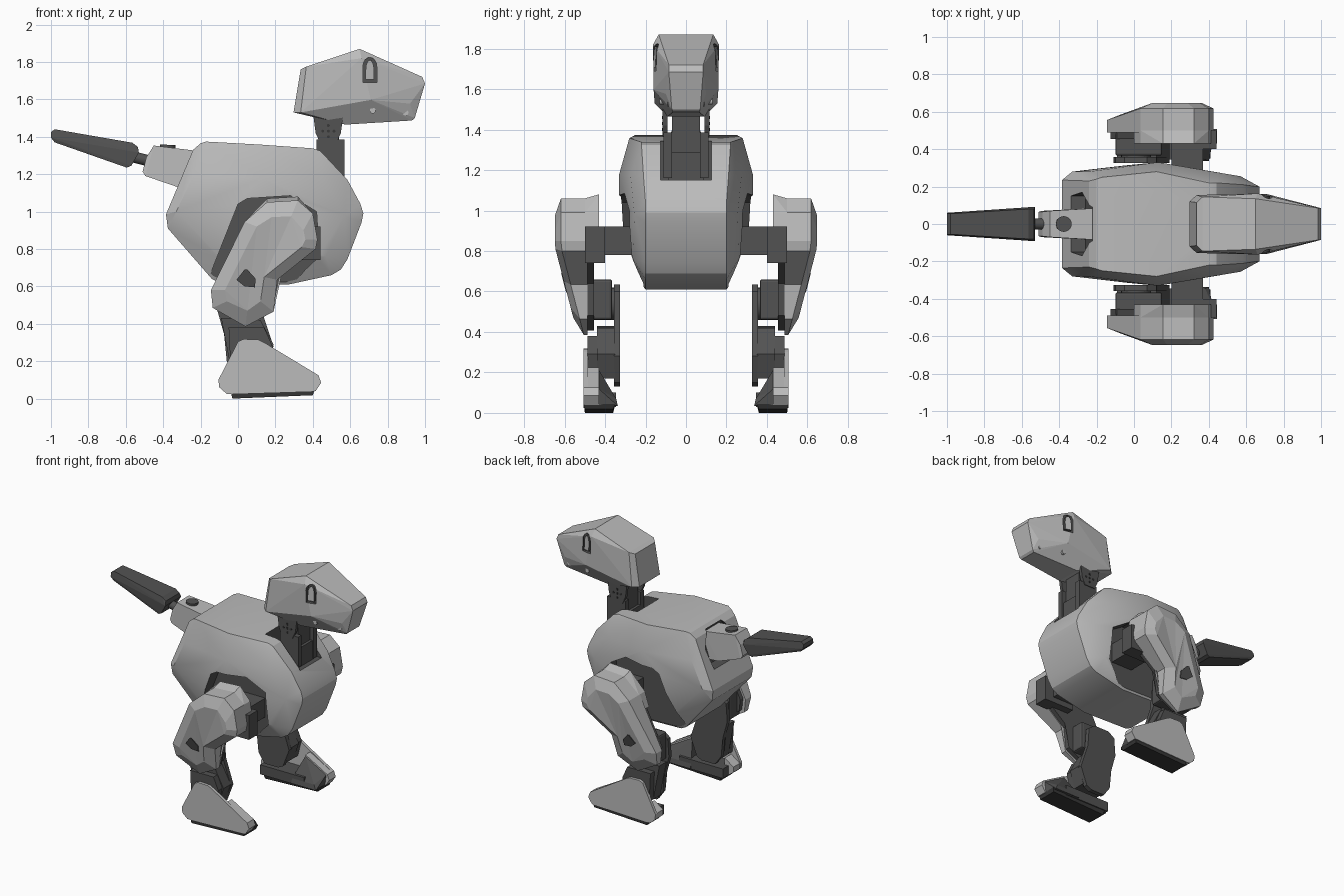
import bpy, bmesh, math
from mathutils import Vector, Matrix

if "Cube" in bpy.data.objects:
    bpy.data.objects.remove(bpy.data.objects["Cube"])


def material(name, v):
    m = bpy.data.materials.new(name)
    m.diffuse_color = (v, v, v, 1)
    m.use_nodes = True
    m.node_tree.nodes["Principled BSDF"].inputs["Base Color"].default_value = m.diffuse_color
    return m


LIGHT = material("light grey shell", 0.50)
DARK = material("dark grey frame", 0.085)
BLACK = material("black rubber", 0.04)


def finish(name, bm, mat, mirror=False, bevel=0, smooth=0, extra=None):
    bmesh.ops.recalc_face_normals(bm, faces=bm.faces)
    me = bpy.data.meshes.new(name)
    bm.to_mesh(me)
    bm.free()
    ob = bpy.data.objects.new(name, me)
    bpy.context.collection.objects.link(ob)
    me.materials.append(mat)
    if extra:
        me.materials.append(extra)
    if bevel:
        b = ob.modifiers.new("bevel", 'BEVEL')
        b.width, b.segments, b.limit_method = bevel, 2, 'ANGLE'
    if mirror:
        m = ob.modifiers.new("mirror", 'MIRROR')
        m.use_axis = (False, True, False)
    if smooth:
        shade(ob, smooth)
    return ob


def shade(ob, deg):
    bpy.ops.object.select_all(action='DESELECT')
    ob.select_set(True)
    bpy.context.view_layer.objects.active = ob
    bpy.ops.object.shade_smooth_by_angle(angle=math.radians(deg))


def hull(name, pts, mat, both=True, **kw):
    """Convex hull of (x, z, y) points, reflected in y when both is set."""
    bm = bmesh.new()
    for x, z, y in pts:
        bm.verts.new((x, y, z))
        if both:
            bm.verts.new((x, -y, z))
    r = bmesh.ops.convex_hull(bm, input=bm.verts[:])
    junk = {v for v in r["geom_interior"] + r["geom_unused"] if isinstance(v, bmesh.types.BMVert)}
    bmesh.ops.delete(bm, geom=list(junk), context='VERTS')
    bmesh.ops.dissolve_limit(bm, angle_limit=0.02, verts=bm.verts[:], edges=bm.edges[:])
    return finish(name, bm, mat, **kw)


def loft(name, rings, mat, closed=False, **kw):
    """Join equal rings of (x, y, z) points; cap the ends or close the loop."""
    bm = bmesh.new()
    vs = [[bm.verts.new(p) for p in r] for r in rings]
    n = len(rings[0])
    for a, b in zip(vs, vs[1:] + (vs[:1] if closed else [])):
        for i in range(n):
            bm.faces.new((a[i], a[(i + 1) % n], b[(i + 1) % n], b[i]))
    if not closed:
        caps = [bm.faces.new(vs[0]), bm.faces.new(vs[-1])]
        bmesh.ops.triangulate(bm, faces=caps)
    return finish(name, bm, mat, **kw)


def prism(name, pts, y0, y1, mat, **kw):
    return loft(name, [[(x, y, z) for x, z in pts] for y in (y0, y1)], mat, **kw)


def box(name, x0, x1, y0, y1, z0, z1, mat, **kw):
    return prism(name, [(x0, z0), (x1, z0), (x1, z1), (x0, z1)], y0, y1, mat, **kw)


def rod(name, a, b, r, mat, n=20, **kw):
    a, b = Vector(a), Vector(b)
    d = b - a
    bm = bmesh.new()
    rot = Vector((0, 0, 1)).rotation_difference(d).to_matrix().to_4x4()
    bmesh.ops.create_cone(bm, cap_ends=True, segments=n, radius1=r, radius2=r, depth=d.length,
                          matrix=Matrix.Translation((a + b) / 2) @ rot)
    return finish(name, bm, mat, smooth=35, **kw)


def cut(ob, cutter):
    """Subtract the cutter; the cut faces take the second (dark) material."""
    for p in cutter.data.polygons:
        p.material_index = 1
    cutter.hide_render = True
    m = ob.modifiers.new("cut", 'BOOLEAN')
    m.operation, m.solver, m.object = 'DIFFERENCE', 'EXACT', cutter
    bpy.context.view_layer.objects.active = ob
    bpy.ops.object.modifier_apply(modifier=m.name)
    bpy.data.objects.remove(cutter)


# Body shell with hip, neck and tail openings
body = hull("body", [
    (-.17, 1.374, .25), (.12, 1.358, .28), (.40, 1.338, .22), (.44, 1.325, .22), (.585, 1.17, .21),
    (.655, 1.04, .2), (.67, .99, .2), (.66, .94, .2), (.585, .745, .2), (.55, .69, .2), (.5, .66, .2),
    (.27, .61, .2), (-.1, .62, .2), (-.14, .64, .2), (-.375, .91, .23), (-.385, .985, .235),
    (-.24, 1.33, .23), (-.20, 1.365, .24),
    (-.33, 1.0, .28), (-.24, 1.19, .28), (.13, 1.18, .33), (.45, 1.18, .275), (.57, .98, .255),
    (.47, .76, .26), (.13, .85, .33), (.13, .7, .27), (-.08, .74, .265), (-.03, 1.03, .315)],
    LIGHT, extra=DARK)
hip = [(.0, 1.04), (.05, 1.07), (.28, 1.085), (.42, 1.0), (.435, .76), (.36, .69), (.2, .5), (-.2, .5), (-.15, .66)]
for s in (-1, 1):
    cut(body, prism("hip_cutter", hip, s * .21, s * .5, LIGHT, extra=DARK))
cut(body, box("neck_cutter", .31, .8, -.125, .125, 1.15, 1.5, LIGHT, extra=DARK))
cut(body, hull("tail_cutter", [(-.4, 1.345, .09), (-.215, 1.345, .09), (-.2, 1.28, .09), (-.5, 1.24, .17),
                               (-.5, 1.1, .15), (-.26, 1.1, .15), (-.24, 1.24, .17)], LIGHT, extra=DARK))
shade(body, 22)

# Head with arched eye grooves
head = hull("head", [
    (.335, 1.76, .115), (.365, 1.775, .145), (.65, 1.87, .135), (.985, 1.72, .085), (1.0, 1.685, .085),
    (.945, 1.5, .07), (.93, 1.487, .065), (.575, 1.465, .09), (.297, 1.53, .12), (.335, 1.53, .155),
    (.66, 1.82, .163), (.71, 1.597, .16), (.92, 1.577, .1)], LIGHT, extra=DARK)


def arch(w, top, base):
    pts = [(.705 - w, base), (.705 + w, base)]
    return pts + [(.705 + w * math.cos(t), top - .05 + .05 * math.sin(t))
                  for t in [math.pi * i / 8 for i in range(9)]]


outer, inner = arch(.037, 1.825, 1.69), arch(.022, 1.81, 1.706)
for s in (-1, 1):
    rings = [[(x, s * y, z) for x, z in p] for p, y in
             ((outer, .135), (outer, .25), (inner, .25), (inner, .135))]
    cut(head, loft("eye_cutter", rings, LIGHT, closed=True, extra=DARK))
rod("jaw_pin_rear", (.72, -.13, 1.54), (.72, .13, 1.54), .016, LIGHT)
rod("jaw_pin_front", (.895, -.092, 1.53), (.895, .092, 1.53), .016, LIGHT)

# Neck
box("neck_base", .42, .56, -.09, .09, 1.15, 1.29, DARK)
box("neck_post", .44, .54, -.068, .068, 1.28, 1.5, DARK)
box("neck_side_plate", .42, .57, .07, .11, 1.16, 1.385, DARK, mirror=True)
prism("neck_bracket", [(.40, 1.535), (.565, 1.535), (.55, 1.42), (.525, 1.365), (.44, 1.365), (.415, 1.42)],
      .092, .115, DARK, mirror=True)
for i in range(5):
    dx, dz = [(0, 0), (.03, 0), (-.03, 0), (0, .03), (0, -.03)][i]
    rod("neck_bolt", (.483 + dx, .11, 1.43 + dz), (.483 + dx, .119, 1.43 + dz), .008, BLACK, n=10, mirror=True)

# Tail
hull("tail_mount", [(-.45, 1.353, .07), (-.2, 1.322, .085), (-.16, 1.12, .085), (-.32, 1.13, .08),
                    (-.495, 1.19, .07), (-.51, 1.214, .065), (-.49, 1.29, .065)], LIGHT)
rod("tail_pivot", (-.38, 0, 1.25), (-.375, 0, 1.357), .042, DARK)
rod("tail_rod", (-.60, 0, 1.302), (-.44, 0, 1.262), .03, DARK)
hull("tail", [(-.98, 1.44, .055), (-1.0, 1.425, .055), (-1.0, 1.395, .06), (-.98, 1.37, .055),
              (-.565, 1.368, .08), (-.535, 1.345, .08), (-.53, 1.315, .092), (-.57, 1.245, .085),
              (-.595, 1.235, .08)], DARK)

# Thigh shell, faceted towards a raised outer panel
rim = [(.155, 1.05), (.32, 1.06), (.40, .99), (.425, .85), (.415, .80), (.21, .635),
       (.19, .465), (.04, .385), (-.135, .485), (-.145, .58), (.035, .945)]
panel = [(.18, .97), (.285, .975), (.35, .9), (.36, .85), (.34, .81), (.14, .65),
         (.12, .52), (.05, .47), (-.06, .52), (-.07, .58), (.1, .92)]


def out(z):
    return .648 - max(0, .82 - z) * .26


loft("thigh_shell", [[(x, .488, z) for x, z in rim], [(x, out(z) - .03, z) for x, z in rim],
                     [(x, out(z), z) for x, z in panel]], LIGHT, mirror=True)
hull("thigh_upper_shell", [(x, z + (.02 if z > 1 and y < .45 else 0), y) for y in (.43, .5)
                           for x, z in rim[:5] + [(.035, .945), (.0, .84)]], LIGHT, both=False, mirror=True)
prism("thigh_liner", [(.14 + (x - .14) * .93, .7 + (z - .7) * .93) for x, z in rim], .455, .495, DARK, mirror=True)
tri = [(-.008, .635), (.035, .69), (.05, .69), (.095, .64), (.09, .595), (.035, .6)]
loft("thigh_recess", [[(x, out(z) + d, z) for x, z in tri] for d in (-.003, .003)], DARK, mirror=True)

# Hip and knee drives
box("hip_axle", .2, .37, .19, .44, .78, .92, DARK, mirror=True)
box("hip_motor", .2, .44, .4, .5, .74, .92, DARK, mirror=True)
box("knee_motor", -.1, .15, .365, .49, .46, .66, DARK, mirror=True, bevel=.012)

# Shin
prism("shin_plate", [(-.1, .6), (-.05, .635), (.07, .635), (.12, .6), (.13, .46), (.19, .28), (.14, .15), (.1, .13),
                     (-.01, .13), (-.06, .2), (-.065, .31), (-.11, .47)], .325, .357, DARK, mirror=True)
rod("knee_hub", (.01, .35, .54), (.01, .4, .54), .08, DARK, mirror=True)
prism("shin_block", [(-.09, .43), (.12, .42), (.19, .29), (.15, .17), (-.04, .17), (-.065, .31)],
      .35, .44, DARK, mirror=True)
prism("ankle_block", [(-.05, .38), (.14, .38), (.18, .29), (.15, .17), (-.04, .17)], .43, .487, DARK, mirror=True)

# Foot
side = [(.0, .305), (.03, .318), (.11, .315), (.14, .3), (.43, .125), (.445, .085), (.415, .04),
        (-.06, .025), (-.1, .06), (-.105, .1)]
prism("foot_outer_plate", side, .485, .507, LIGHT, mirror=True)
hull("foot_toe", [(x, z, y) for y in (.43, .5) for x, z in
                  ((.25, .225), (.43, .125), (.445, .085), (.415, .04), (.22, .035))],
     LIGHT, both=False, mirror=True)
hull("foot_heel", [(x, z, y) for y in (.41, .5) for x, z in
                   ((-.1, .1), (-.1, .06), (-.06, .03), (-.02, .03), (-.03, .15))],
     LIGHT, both=False, mirror=True)
hull("foot_inner_wedge", [(.25, .215, .432), (.42, .12, .432), (.41, .04, .432), (.40, .035, .337),
                          (.38, .07, .345), (.2, .07, .345), (.2, .035, .337), (.2, .035, .432)],
     DARK, both=False, mirror=True)
box("foot_base", -.06, .3, .345, .49, .03, .1, DARK, mirror=True)
hull("foot_sole", [(-.03, .005, .36), (-.03, .005, .5), (.40, .018, .36), (.40, .018, .5), (-.03, 0, .36),
                   (-.03, 0, .5), (-.04, .04, .35), (-.04, .04, .503), (.41, .045, .35), (.41, .045, .503)],
     BLACK, both=False, mirror=True)
